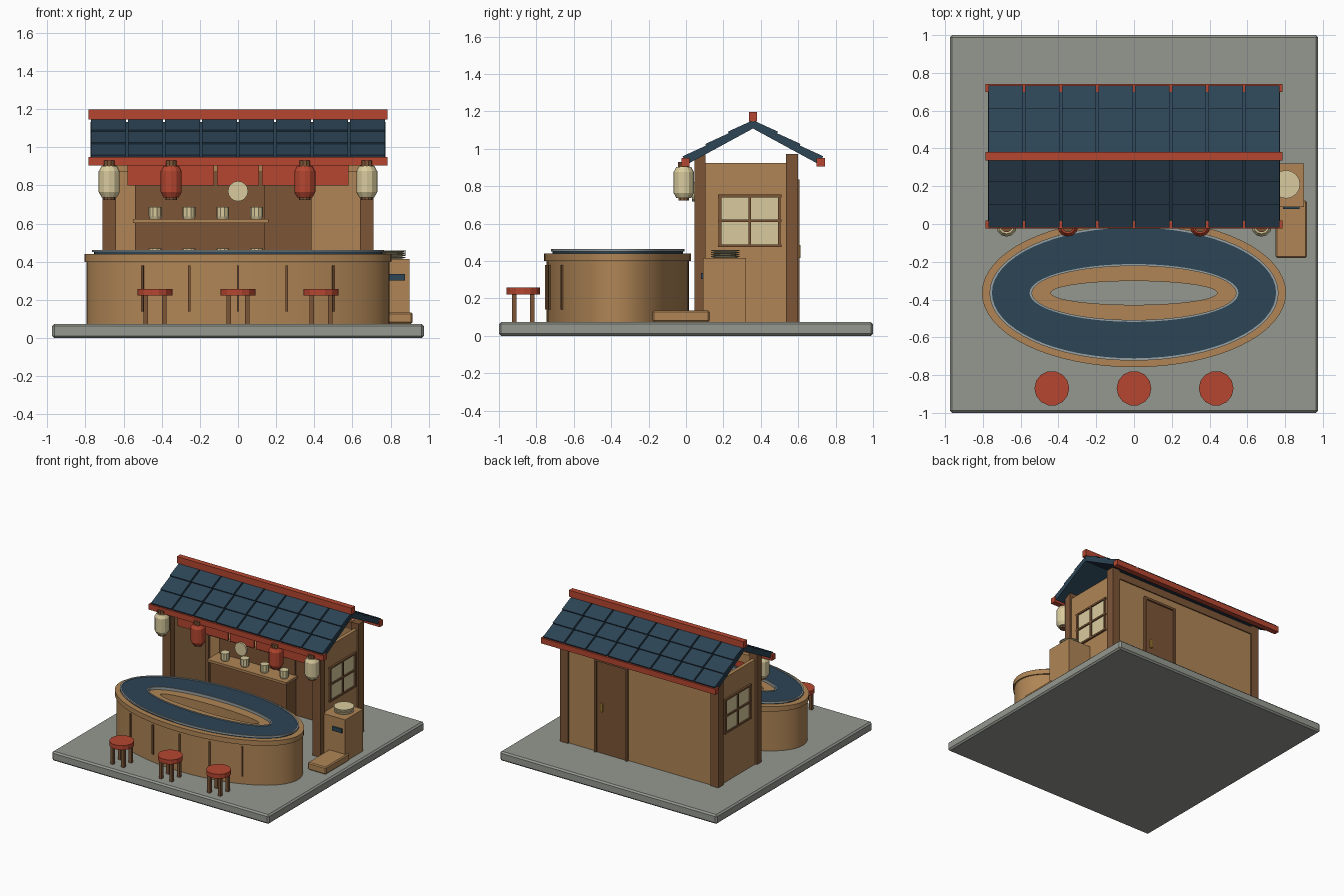
import bpy, bmesh, math
from mathutils import Matrix, Vector

if "Cube" in bpy.data.objects:
    bpy.data.objects.remove(bpy.data.objects["Cube"])


def mat(name, r, g, b):
    m = bpy.data.materials.new(name)
    m.diffuse_color = [(c / 255) ** 2.2 for c in (r, g, b)] + [1]
    m.use_nodes = True
    m.node_tree.nodes["Principled BSDF"].inputs["Base Color"].default_value = m.diffuse_color
    return m


TAN = mat("tan_wood", 174, 132, 86)
BROWN = mat("brown_wood", 124, 86, 58)
RED = mat("red", 180, 72, 52)
BLUE = mat("slate_blue", 48, 70, 86)
CREAM = mat("cream", 216, 202, 156)
STONE = mat("stone", 148, 151, 143)
STEEL = mat("steel", 150, 158, 160)
GOLD = mat("gold", 190, 145, 60)


def finish(name, bm, m, smooth=False, bevel=0):
    bmesh.ops.recalc_face_normals(bm, faces=bm.faces)
    me = bpy.data.meshes.new(name)
    bm.to_mesh(me)
    bm.free()
    me.materials.append(m)
    ob = bpy.data.objects.new(name, me)
    bpy.context.collection.objects.link(ob)
    if bevel:
        mod = ob.modifiers.new("bevel", "BEVEL")
        mod.width, mod.segments = bevel, 1
    if smooth:
        bpy.ops.object.select_all(action='DESELECT')
        ob.select_set(True)
        bpy.context.view_layer.objects.active = ob
        bpy.ops.object.shade_smooth_by_angle(angle=math.radians(35))
    return ob


def blocks(name, items, m, bevel=0):
    """items: (centre, size, rotation matrix)"""
    bm = bmesh.new()
    for c, s, r in items:
        bmesh.ops.create_cube(bm, size=1, matrix=Matrix.Translation(c) @ r @ Matrix.Diagonal((*s, 1)))
    return finish(name, bm, m, bevel=bevel)


def box(name, x0, x1, y0, y1, z0, z1, m, bevel=0):
    return blocks(name, [(((x0 + x1) / 2, (y0 + y1) / 2, (z0 + z1) / 2),
                          (x1 - x0, y1 - y0, z1 - z0), Matrix())], m, bevel)


def lathe(name, centre, profile, n, m, smooth=False, closed=False):
    """profile: (rx, ry, z) rings; closed joins last to first, otherwise ends are capped"""
    bm = bmesh.new()
    rings = [[bm.verts.new((centre[0] + rx * math.cos(2 * math.pi * k / n),
                            centre[1] + ry * math.sin(2 * math.pi * k / n),
                            centre[2] + z)) for k in range(n)] for rx, ry, z in profile]
    pairs = list(zip(rings, rings[1:])) + ([(rings[-1], rings[0])] if closed else [])
    for a, b in pairs:
        for k in range(n):
            j = (k + 1) % n
            bm.faces.new((a[k], a[j], b[j], b[k]))
    if not closed:
        bm.faces.new(rings[0])
        bm.faces.new(rings[-1])
    return finish(name, bm, m, smooth)


def disc(name, c, r, h, n, m):
    return lathe(name, c, [(r, r, 0), (r, r, h)], n, m)


def oval_ring(name, out, inn, z0, z1, m):
    return lathe(name, (0, CY, 0), [(*out, z0), (*out, z1), (*inn, z1), (*inn, z0)], 64, m, True, True)


G = 0.075   # ground level on the base
CY = -0.365  # counter centre

box("base", -.975, .975, -1, 1, 0, G, STONE, .012)

# Oval counter with conveyor belt
oval_ring("counter_body", (.795, .38), (.45, .07), G, .405, TAN)
oval_ring("counter_top", (.805, .393), (.44, .063), .40, .44, TAN)
oval_ring("belt", (.755, .35), (.55, .15), .43, .457, BLUE)
oval_ring("belt_outer_rail", (.765, .358), (.752, .346), .45, .463, STEEL)
oval_ring("belt_inner_rail", (.553, .153), (.54, .143), .43, .463, STEEL)
slats = []
for x in (-.5, -.255, 0, .255, .5):
    y = CY - .38 * math.sqrt(1 - (x / .795) ** 2)
    a = math.atan2(x / .795 ** 2, -(y - CY) / .38 ** 2)
    slats.append(((x, y, .26), (.013, .018, .24), Matrix.Rotation(a, 4, 'Z')))
blocks("counter_slats", slats, BROWN)

# Stools
for i, x in enumerate((-.435, 0, .435)):
    disc(f"stool_seat_{i}", (x, -.87, .222), .092, .036, 14, RED)
    blocks(f"stool_legs_{i}", [((x + sx * .048, -.87 + sy * .048, .15), (.025, .025, .15), Matrix())
                               for sx in (-1, 1) for sy in (-1, 1)], BROWN)

# Building shell
for s, side in ((-1, "left"), (1, "right")):
    for y0, y1, end in ((.045, .105, "front"), (.535, .6, "back")):
        x0, x1 = sorted((s * .64, s * .71))
        box(f"{side}_{end}_post", x0, x1, y0, y1, G, .972, BROWN)
    x0, x1 = sorted((s * .665, s * .695))
    box(f"{side}_wall", x0, x1, .1, .54, G, .925, TAN)
    # window: glass, outer frame and cross bars
    x0, x1 = sorted((s * .69, s * .7))
    box(f"{side}_window_glass", x0, x1, .185, .495, .485, .745, CREAM)
    X = s * .699
    blocks(f"{side}_window_frame",
           [((X, y, .615), (.022, .014, .28), Matrix()) for y in (.182, .34, .498)] +
           [((X, .34, z), (.022, .34, .014), Matrix()) for z in (.482, .615, .748)], BROWN)
box("back_wall", -.65, .65, .555, .588, G, .93, TAN)
box("back_beam", -.65, .65, .55, .597, .9, .96, BROWN)
box("front_beam", -.65, .65, .065, .1, .87, .94, TAN)

# Back door
box("door", .12, .385, .545, .596, G, .815, BROWN)
blocks("door_frame", [((x, .592, .455), (.018, .03, .76), Matrix()) for x in (.112, .392)] +
       [((.252, .592, .826), (.298, .03, .018), Matrix())], BROWN)
box("door_handle", .328, .346, .595, .612, .415, .485, GOLD)

# Back cabinet, shelves and cups
box("cabinet", -.54, .14, .42, .55, G, .39, BROWN)
box("cabinet_backboard", -.54, .14, .53, .556, .38, .88, BROWN)
for j, z in enumerate((.385, .603)):
    box(f"shelf_{j}", -.55, .16, .39, .535, z, z + .02, TAN)
    for i in range(4):
        lathe(f"cup_{j}_{i}", (-.434 + .177 * i, .455, z + .02),
              [(.028, .028, 0), (.034, .034, .015), (.034, .034, .065)], 10, CREAM)

# Curtain panels and round sign
for i in range(5):
    x = (i - 2) * .235
    box(f"curtain_{i}", x - .109, x + .109, .05, .062, .8, .91, RED)
sign = disc("round_sign", (0, 0, 0), .053, .016, 16, CREAM)
sign.matrix_world = Matrix.Translation((0, .048, .77)) @ Matrix.Rotation(math.pi / 2, 4, 'X')

# Lanterns
for i, (x, m) in enumerate(((-.675, CREAM), (-.35, RED), (.35, RED), (.675, CREAM))):
    c = (x, -.012, 0)
    lathe(f"lantern_{i}", c, [(.04, .04, .738), (.055, .055, .765), (.055, .055, .875),
                              (.04, .04, .902)], 12, m)
    disc(f"lantern_top_{i}", (x, -.012, .9), .032, .03, 10, BROWN)
    disc(f"lantern_bottom_{i}", (x, -.012, .724), .03, .016, 10, BROWN)

# Roof: slabs, stepped tiles, ridge and eaves
YR, ANG = .358, math.radians(28.5)
slabs, tiles = [], []
for s in (-1, 1):
    rot = Matrix.Rotation(-s * ANG, 4, 'X')
    slabs.append(((0, YR + s * .18, 1.122 - .18 * .543), (1.545, .41, .024), rot))
    tilt = Matrix.Rotation(-s * (ANG - .07), 4, 'X')
    for row in range(3):
        d = .064 + .121 * row
        for col in range(8):
            tiles.append((((col - 3.5) * .194, YR + s * d, 1.145 - d * .543),
                          (.182, .142, .024), tilt))
blocks("roof_slabs", slabs, BLUE)
blocks("roof_tiles", tiles, BLUE)
box("ridge", -.785, .785, YR - .022, YR + .022, 1.145, 1.198, RED)
box("front_eave", -.785, .785, -.025, .018, .905, .95, RED)
box("back_eave", -.785, .785, .698, .742, .905, .95, RED)

# Side stand with plates, and low step
box("stand", .695, .9, .09, .32, G, .415, TAN)
box("stand_panel", .79, .875, .08, .092, .303, .337, BLUE)
for i in range(4):
    lathe(f"plate_{i}", (.805, .21, .415 + .011 * i),
          [(.05, .05, 0), (.075, .075, .007), (.075, .075, .011)], 16, CREAM)
box("low_step", .75, .915, -.18, .125, G, .135, TAN, .008)
